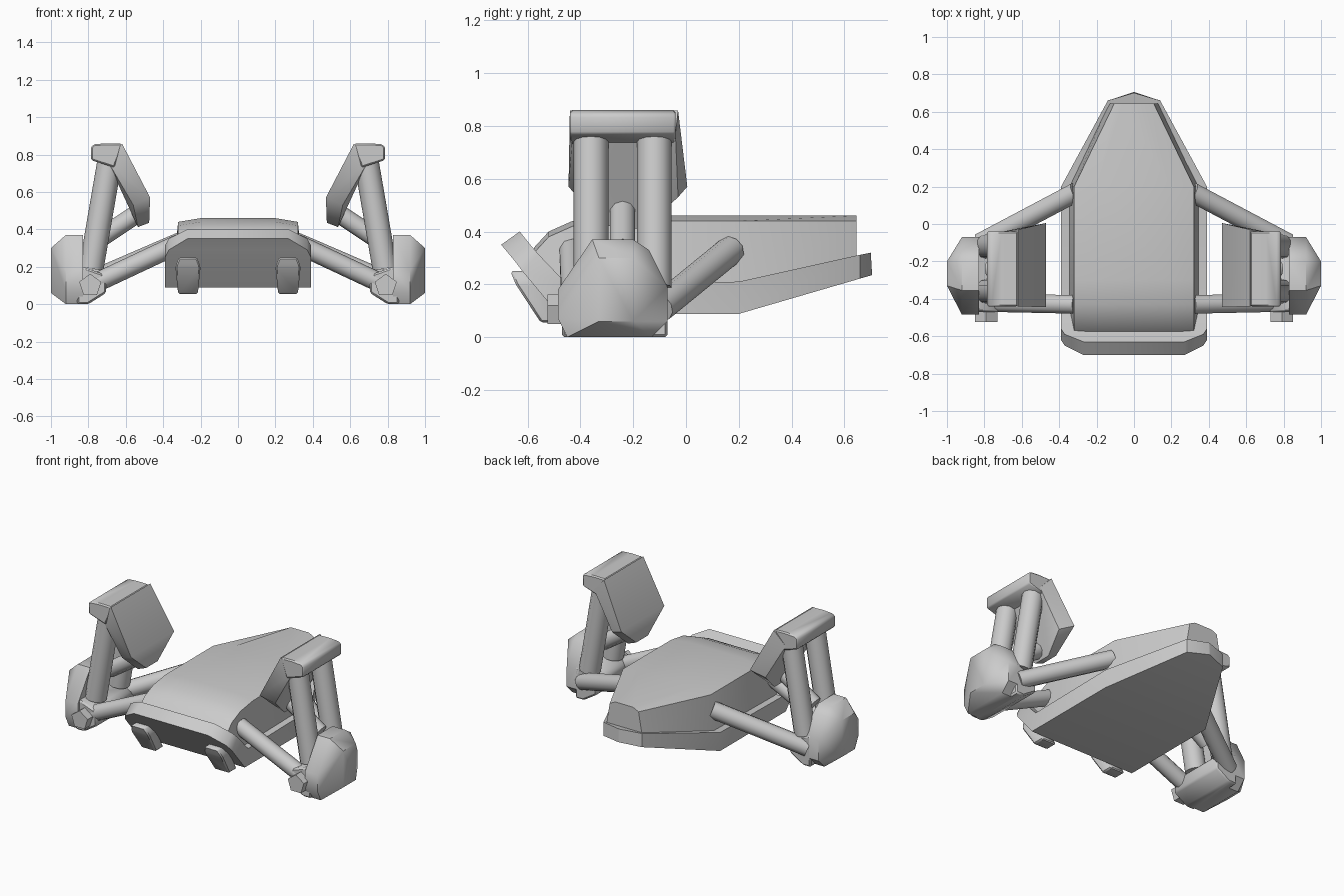
import bpy, bmesh, math
from mathutils import Vector

if "Cube" in bpy.data.objects:
    bpy.data.objects.remove(bpy.data.objects["Cube"])


def finish(name, bm, mirror=False, angle=40):
    bmesh.ops.recalc_face_normals(bm, faces=bm.faces)
    me = bpy.data.meshes.new(name)
    bm.to_mesh(me)
    bm.free()
    me.shade_smooth()
    me.set_sharp_from_angle(angle=math.radians(angle))
    ob = bpy.data.objects.new(name, me)
    bpy.context.collection.objects.link(ob)
    if mirror:
        ob.modifiers.new("Mirror", 'MIRROR').use_mirror_merge = False
    return ob


def loft(name, sections, angle=40):
    bm = bmesh.new()
    rings = [[bm.verts.new(p) for p in s] for s in sections]
    n = len(rings[0])
    for a, b in zip(rings, rings[1:]):
        for i in range(n):
            j = (i + 1) % n
            bm.faces.new((a[i], a[j], b[j], b[i]))
    bm.faces.new(rings[0])
    bm.faces.new(rings[-1])
    return finish(name, bm, angle=angle)


def hull(name, pts, bevel=0.0):
    bm = bmesh.new()
    for p in pts:
        bm.verts.new(p)
    res = bmesh.ops.convex_hull(bm, input=bm.verts)
    loose = [v for v in bm.verts if not v.link_faces]
    bmesh.ops.delete(bm, geom=loose, context='VERTS')
    bmesh.ops.dissolve_limit(bm, angle_limit=0.03, verts=bm.verts, edges=bm.edges)
    if bevel:
        bmesh.ops.bevel(bm, geom=bm.edges[:], offset=bevel, segments=1,
                        affect='EDGES', clamp_overlap=True)
    return finish(name, bm, mirror=True)


def rod(name, a, b, r, sides=10):
    a, b = Vector(a), Vector(b)
    bm = bmesh.new()
    bmesh.ops.create_cone(bm, cap_ends=True, segments=sides, radius1=r, radius2=r,
                          depth=(b - a).length)
    q = (b - a).to_track_quat('Z', 'Y')
    for v in bm.verts:
        v.co = q @ v.co + (a + b) / 2
    return finish(name, bm, mirror=True, angle=50)


# Bent belly plate: bottom y, bottom z, top y, top z, half width
plate = [(-.70, .35, -.63, .40, .27), (-.65, .29, -.59, .35, .37),
         (-.62, .25, -.56, .315, .39), (-.485, .088, -.45, .20, .39),
         (.2, .088, .2, .21, .39), (.66, .222, .66, .312, .14),
         (.705, .235, .70, .32, .004)]
loft("belly_plate", [[(-w, yb, zb), (w, yb, zb), (w, yt, zt), (-w, yt, zt)]
                     for yb, zb, yt, zt, w in plate])

# Upper deck with crowned top: y, half width, top z, bottom y, bottom z
deck = [(-.575, .32, .34, -.46, .15), (-.52, .32, .40, -.44, .15),
        (-.43, .32, .44, -.41, .15), (-.30, .32, .46, -.30, .15),
        (.2, .32, .46, .2, .15), (.645, .105, .46, .645, .27)]
loft("upper_deck", [[(-w - .03, yb, zb), (w + .03, yb, zb), (w, y, z - .02),
                     (w * .62, y, z), (-w * .62, y, z), (-w, y, z - .02)]
                    for y, w, z, yb, zb in deck], angle=50)

# Front skids on the sloping nose
skid = [(.22, .315, -.665, .25), (.2, .335, -.645, .20), (.215, .32, -.55, .055)]
hull("front_skid", [(x, y + dy, z + dz) for x0, x1, y, z in skid for x in (x0, x1)
                    for dy, dz in ((0, 0), (.085, .0))], .008)

# Side pod: full profile inside, smaller profile outside
profile = [(-.45, 0), (-.13, 0), (-.07, .06), (-.07, .19), (-.14, .33),
           (-.20, .37), (-.355, .37), (-.485, .18), (-.485, .07)]
pod = [(.83, y, z) for y, z in profile]
pod += [(.92, y, z) for y, z in profile]
pod += [(1.0, y, z) for y in (-.33, -.2) for z in (.06, .30)]
hull("side_pod", pod)

# Low hinge block on the inner side of the pod
hull("hinge_block", [(x, y, z) for y in (-.47, -.07)
                     for x, z in ((.705, .06), (.705, .14), (.73, .165),
                                  (.86, .21), (.86, 0), (.80, 0))], .01)
rod("hinge_bolt", (.79, -.525, .10), (.79, -.44, .10), .062, 5)

# Arms from hull to pods
rod("front_arm", (.79, -.42, .10), (.31, -.43, .325), .052)
rod("rear_arm", (.82, -.10, .11), (.31, .17, .33), .055)

# Twin uprights and the piston between them
for label, y in (("front", -.36), ("rear", -.12)):
    rod(label + "_upright", (.785, y, .19), (.68, y, .80), .066, 12)
rod("piston", (.77, -.24, .33), (.53, -.24, .49), .05)

# Top cap and the hexagonal panel leaning inwards
cap = [(.62, .858), (.70, .86), (.77, .855), (.787, .84), (.785, .77), (.74, .765),
       (.66, .73)]
hull("panel_cap", [(x, y, z) for x, z in cap for y in (-.44, -.04)], .008)
hull("tilted_panel", [
    (.62, -.44, .858), (.62, -.03, .858), (.47, .005, .57), (.47, -.445, .57),
    (.475, -.28, .435), (.475, -.16, .435),
    (.70, -.43, .77), (.70, -.04, .77), (.56, -.03, .53), (.56, -.41, .53),
    (.535, -.28, .412), (.535, -.16, .412)])
